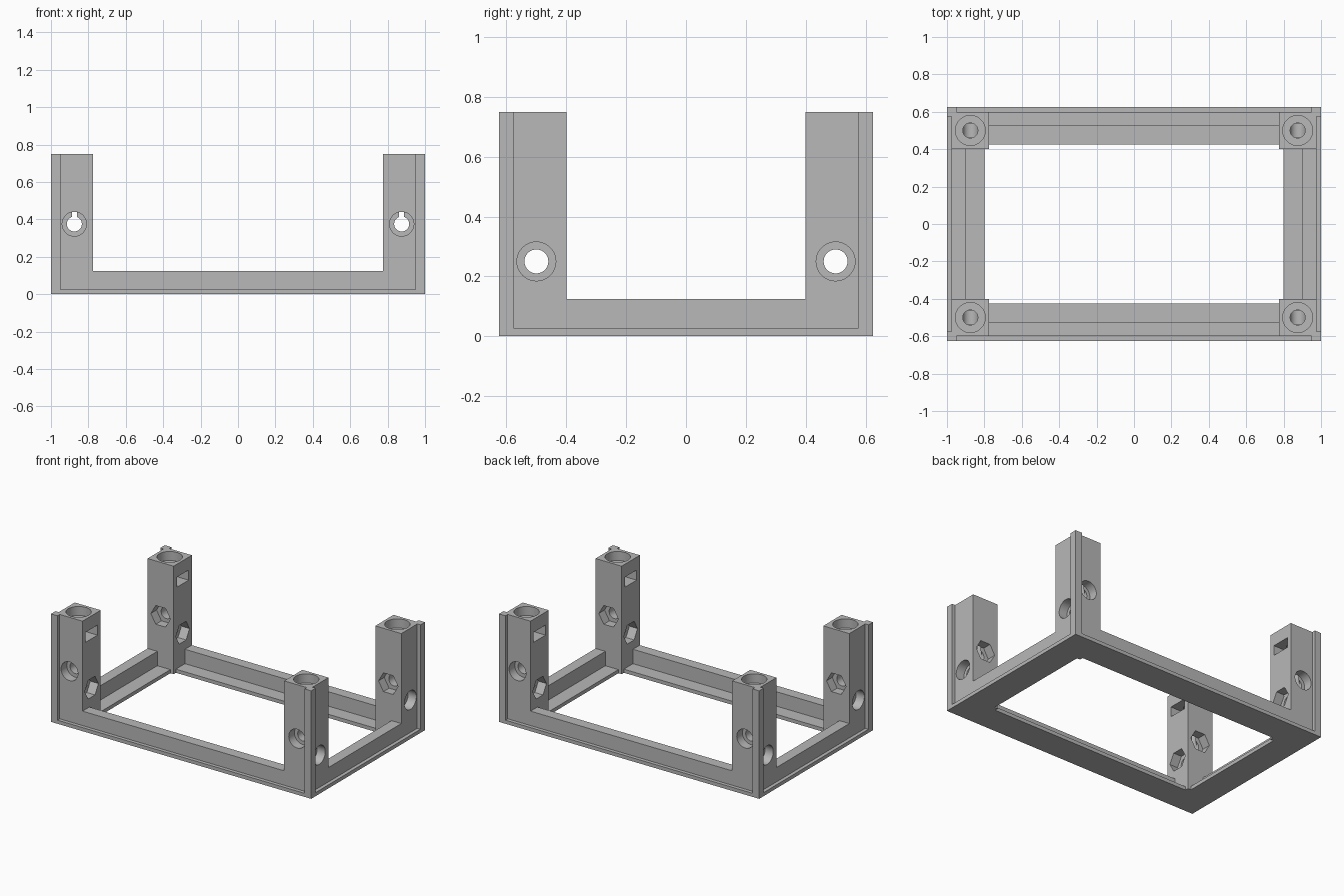
import bpy
import bmesh
from math import pi, radians
from mathutils import Matrix, Vector

cube = bpy.data.objects.get("Cube")
if cube:
    bpy.data.objects.remove(cube, do_unlink=True)

grey = bpy.data.materials.new("matte_grey")
grey.use_nodes = True
colour = (0.48, 0.48, 0.48, 1)
grey.diffuse_color = colour
grey.node_tree.nodes["Principled BSDF"].inputs["Base Color"].default_value = colour

POST_X, POST_Y = 0.875, 0.5      # post axis
PLATE, RAIL, TOP = 0.025, 0.125, 0.75


def add_object(name, bm):
    bmesh.ops.recalc_face_normals(bm, faces=bm.faces)
    mesh = bpy.data.meshes.new(name)
    bm.to_mesh(mesh)
    bm.free()
    mesh.materials.append(grey)
    obj = bpy.data.objects.new(name, mesh)
    bpy.context.collection.objects.link(obj)
    return obj


def prism(name, outline, z0, z1, open_seams=False):
    """Extrude a plan outline from z0 to z1."""
    bm = bmesh.new()
    face = bm.faces.new([bm.verts.new((x, y, z0)) for x, y in outline])
    out = bmesh.ops.extrude_face_region(bm, geom=[face])
    verts = [g for g in out["geom"] if isinstance(g, bmesh.types.BMVert)]
    bmesh.ops.translate(bm, verts=verts, vec=(0, 0, z1 - z0))
    if open_seams:
        seams = [f for f in bm.faces
                 if any(all(abs(v.co[i]) < 1e-5 for v in f.verts) for i in (0, 1))]
        bmesh.ops.delete(bm, geom=seams, context="FACES")
    return add_object(name, bm)


def box_outline(x0, x1, y0, y1):
    return [(x0, y0), (x1, y0), (x1, y1), (x0, y1)]


def mirror(obj, x, y, merge=False):
    mod = obj.modifiers.new("mirror", "MIRROR")
    mod.use_axis = (x, y, False)
    mod.use_mirror_merge = merge
    mod.use_clip = merge


def drill(start, end, radius, sides=40):
    """Cutter running from start to end; six sides make a nut pocket."""
    start, end = Vector(start), Vector(end)
    axis = end - start
    if abs(axis.z) > 1e-5:
        turn = Matrix.Identity(4)
    elif abs(axis.x) > 1e-5:
        turn = Matrix.Rotation(pi / 2, 4, "Y") @ Matrix.Rotation(pi / 2, 4, "Z")
    else:
        turn = Matrix.Rotation(pi / 2, 4, "X")
    spin = Matrix.Rotation(pi / 2, 4, "Z") if sides == 6 else Matrix.Identity(4)
    bm = bmesh.new()
    bmesh.ops.create_cone(bm, cap_ends=True, segments=sides, radius1=radius,
                          radius2=radius, depth=axis.length,
                          matrix=Matrix.Translation((start + end) / 2) @ turn @ spin)
    return add_object("cutter", bm)


# Base plate: one quarter, mirrored into a ring
plate = prism("base_plate", [(0, 0.625), (1, 0.625), (1, 0), (0.8, 0), (0.8, 0.4),
                             (0.775, 0.4), (0.775, 0.425), (0, 0.425)],
              0, PLATE, open_seams=True)
mirror(plate, True, True, merge=True)

# Rails standing on the plate between the posts
long_rails = prism("front_and_back_rails",
                   box_outline(-0.775, 0.775, 0.525, 0.6), PLATE, RAIL)
mirror(long_rails, False, True)
short_rails = prism("side_rails", box_outline(0.9, 0.975, -0.4, 0.4), PLATE, RAIL)
mirror(short_rails, True, False)

# Corner post with its outer corner strip
posts = prism("corner_posts", [(0.775, 0.4), (0.975, 0.4), (0.975, 0.575), (1, 0.575),
                               (1, 0.625), (0.95, 0.625), (0.95, 0.6), (0.775, 0.6)],
              PLATE, TOP)

SHAFT, HEAD, NUT, DEEP = 0.04, 0.065, 0.075, 0.0625
ZY, ZX, ZN = 0.375, 0.25, 0.625   # heights of the bolts and the nut slot
cutters = [
    # bolt through front and back: shaft, head recess, nut pocket
    drill((POST_X, 0.3, ZY), (POST_X, 0.7, ZY), SHAFT),
    drill((POST_X, 0.6 - DEEP, ZY), (POST_X, 0.7, ZY), HEAD),
    drill((POST_X, 0.3, ZY), (POST_X, 0.4 + DEEP, ZY), NUT, 6),
    # bolt through the sides
    drill((0.7, POST_Y, ZX), (1.1, POST_Y, ZX), SHAFT),
    drill((0.975 - DEEP, POST_Y, ZX), (1.1, POST_Y, ZX), HEAD),
    drill((0.7, POST_Y, ZX), (0.775 + DEEP, POST_Y, ZX), NUT, 6),
    # upright hole with wide recess and a side slot for its nut
    drill((POST_X, POST_Y, ZY), (POST_X, POST_Y, 0.8), SHAFT),
    drill((POST_X, POST_Y, TOP - DEEP), (POST_X, POST_Y, 0.8), 0.08),
    prism("cutter", box_outline(0.7, 0.94, 0.435, 0.565), ZN - 0.035, ZN + 0.035),
]
for cutter in cutters:
    mod = posts.modifiers.new("cut", "BOOLEAN")
    mod.operation = "DIFFERENCE"
    mod.solver = "EXACT"
    mod.object = cutter
    cutter.hide_render = True

# Bake the cuts, then repeat the post at all four corners
depsgraph = bpy.context.evaluated_depsgraph_get()
cut_mesh = bpy.data.meshes.new_from_object(posts.evaluated_get(depsgraph))
posts.modifiers.clear()
posts.data = cut_mesh
for cutter in cutters:
    bpy.data.objects.remove(cutter, do_unlink=True)

bpy.ops.object.select_all(action="DESELECT")
posts.select_set(True)
bpy.context.view_layer.objects.active = posts
bpy.ops.object.shade_smooth_by_angle(angle=radians(30))
mirror(posts, True, True)
